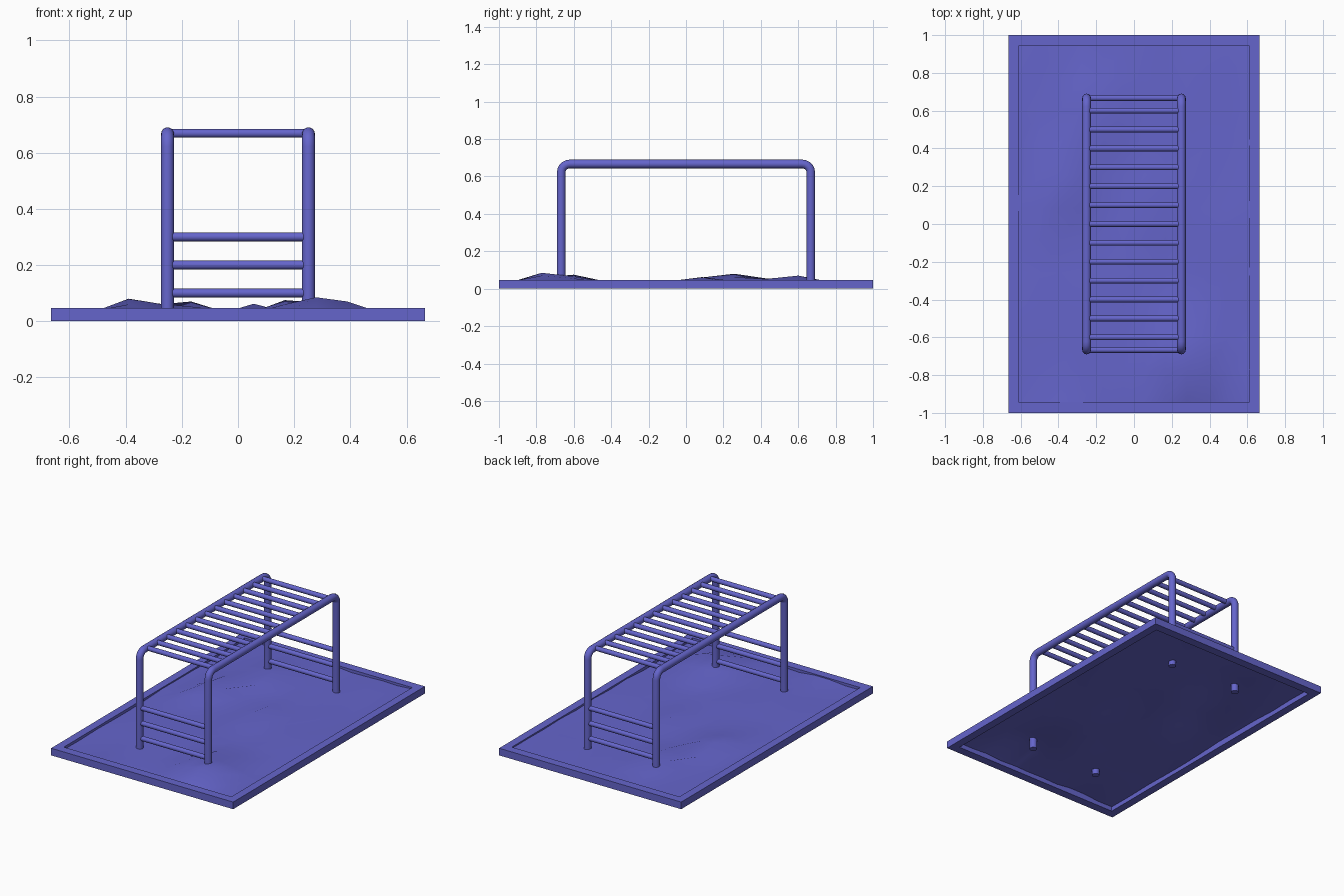
import bpy, bmesh, math, random
from mathutils import Vector

if "Cube" in bpy.data.objects:
    bpy.data.objects.remove(bpy.data.objects["Cube"])

random.seed(4)
blue = bpy.data.materials.new("blue_paint")
blue.diffuse_color = (0.13, 0.13, 0.6, 1)
blue.use_nodes = True
blue.node_tree.nodes["Principled BSDF"].inputs["Base Color"].default_value = blue.diffuse_color


def mesh_object(name, bm, smooth=False):
    bmesh.ops.recalc_face_normals(bm, faces=bm.faces)
    me = bpy.data.meshes.new(name)
    bm.to_mesh(me)
    bm.free()
    ob = bpy.data.objects.new(name, me)
    bpy.context.collection.objects.link(ob)
    me.materials.append(blue)
    if smooth:
        bpy.ops.object.select_all(action='DESELECT')
        ob.select_set(True)
        bpy.context.view_layer.objects.active = ob
        bpy.ops.object.shade_smooth_by_angle(angle=math.radians(40))
    return ob


def tube(name, path, radius, normal, sides=16):
    """Sweep a capped circle along a planar path lying perpendicular to normal."""
    pts = [Vector(p) for p in path]
    bm = bmesh.new()
    rings = []
    for i, p in enumerate(pts):
        t = (pts[min(i + 1, len(pts) - 1)] - pts[max(i - 1, 0)]).normalized()
        side = t.cross(normal)
        rings.append([bm.verts.new(p + radius * (math.cos(a) * normal + math.sin(a) * side))
                      for a in (2 * math.pi * k / sides for k in range(sides))])
    for a, b in zip(rings, rings[1:]):
        for k in range(sides):
            n = (k + 1) % sides
            bm.faces.new((a[k], a[n], b[n], b[k]))
    bm.faces.new(rings[0])
    bm.faces.new(rings[-1])
    return mesh_object(name, bm, smooth=True)


# Sandbox border: mitred rectangular ring
bm = bmesh.new()
loops = []
for x, y, z in ((0.665, 1, 0), (0.665, 1, 0.047), (0.612, 0.943, 0.047), (0.612, 0.943, 0)):
    loops.append([bm.verts.new((sx * x, sy * y, z))
                  for sx, sy in ((-1, -1), (1, -1), (1, 1), (-1, 1))])
for i in range(4):
    a, b = loops[i], loops[(i + 1) % 4]
    for k in range(4):
        n = (k + 1) % 4
        bm.faces.new((a[k], a[n], b[n], b[k]))
mesh_object("sandbox_border", bm)

# Sand: 11 x 11 sheet with a few low mounds (column, row: height)
mounds = {(8, 1): 0.085, (9, 1): 0.070, (8, 2): 0.066, (7, 2): 0.075, (7, 1): 0.06, (9, 2): 0.055,
          (2, 7): 0.080, (3, 7): 0.062, (2, 8): 0.055, (2, 6): 0.06, (6, 6): 0.062,
          (4, 9): 0.070, (3, 9): 0.06, (4, 8): 0.052}
N = 11
bm = bmesh.new()
grid = [[bm.verts.new((-0.612 + 1.224 * i / N, -0.943 + 1.886 * j / N,
                       mounds.get((i, j), 0.034 + random.uniform(-0.007, 0.007))))
         for j in range(N + 1)] for i in range(N + 1)]
for i in range(N):
    for j in range(N):
        bm.faces.new((grid[i][j], grid[i + 1][j], grid[i + 1][j + 1], grid[i][j + 1]))
sand = mesh_object("sand", bm, smooth=True)
if sand.data.polygons[0].normal.z < 0:
    sand.data.flip_normals()

# Bent side rails running up, along the top and down again
RX, RY, RZ, R, BEND = 0.251, 0.667, 0.667, 0.023, 0.045
arc = [math.radians(18 * k) for k in range(6)]
half = [(RY, 0.0)] + [(RY - BEND + BEND * math.cos(a), RZ - BEND + BEND * math.sin(a)) for a in arc]
path = half + [(-y, z) for y, z in reversed(half)]
for label, s in (("left", -1), ("right", 1)):
    tube(label + "_rail", [(s * RX, y, z) for y, z in path], R, Vector((1, 0, 0)))


# Rungs overhead and ladder rungs at both ends
def rung(name, y, z):
    tube(name, [(-0.24, y, z), (0.24, y, z)], 0.0155, Vector((0, 0, 1)), 14)


for k in range(-6, 7):
    rung("overhead_rung", k * 0.1, RZ + 0.002)
for y, label in ((-RY, "front"), (RY, "back")):
    for z in (0.1, 0.2, 0.3):
        rung(label + "_ladder_rung", y, z)
